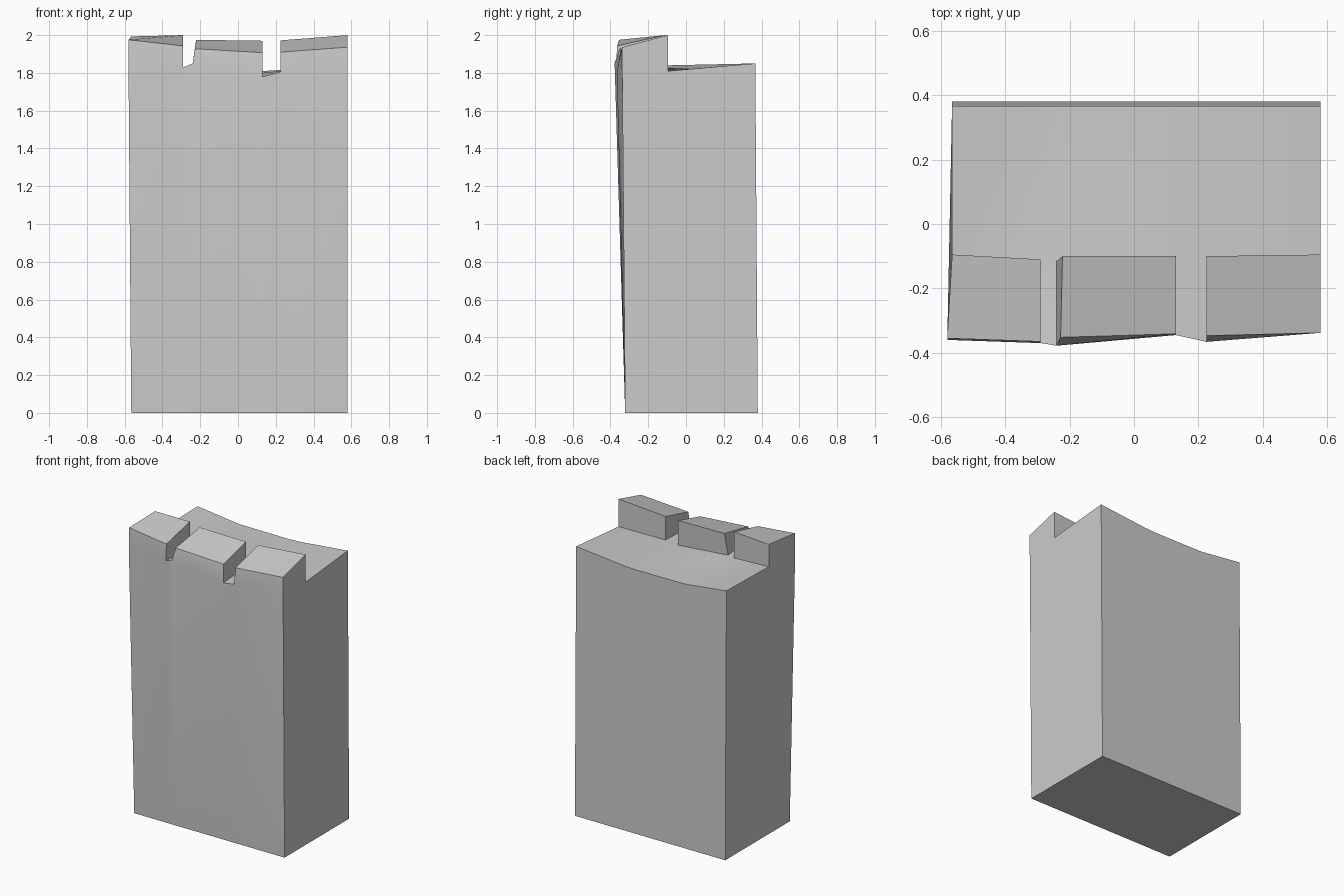
import bpy, bmesh, math

if "Cube" in bpy.data.objects:
    bpy.data.objects.remove(bpy.data.objects["Cube"])

# Cross-section stations along the wall:
# x front, x rest, front lip y, front lip z, step y, step z, back top z
stations = [
    (-0.58, -0.565, -0.36, 1.86, -0.095, 1.84, 1.85),
    (-0.29, -0.29, -0.37, 1.83, -0.11, 1.82, 1.817),
    (-0.24, -0.24, -0.378, 1.85, -0.115, 1.825, 1.812),
    (0.13, 0.13, -0.345, 1.78, -0.10, 1.80, 1.81),
    (0.225, 0.225, -0.366, 1.805, -0.10, 1.81, 1.815),
    (0.58, 0.58, -0.338, 1.83, -0.095, 1.81, 1.85),
]
# Merlon tops per station: front x, front y, front z, back x, back y, back z
tops = [
    (-0.58, -0.355, 1.975, -0.565, -0.095, 1.993),
    (-0.29, -0.365, 1.943, -0.29, -0.11, 2.0),
    (-0.228, -0.352, 1.928, -0.222, -0.10, 1.975),
    (0.13, -0.341, 1.907, 0.13, -0.10, 1.97),
    (0.225, -0.347, 1.91, 0.225, -0.10, 1.972),
    (0.58, -0.338, 1.936, 0.58, -0.095, 2.0),
]

bm = bmesh.new()
rings, caps = [], []
for (xf, x, yf, zf, ys, zs, zb), t in zip(stations, tops):
    xb = max(x, -0.565)
    pts = [(xb, -0.322, 0), (xf, yf, zf), (x, ys, zs), (x, 0.367, zb), (x, 0.38, 0)]
    rings.append([bm.verts.new(p) for p in pts])
    caps.append([bm.verts.new(t[:3]), bm.verts.new(t[3:])])

# Wall body with walkway; every even bay carries a merlon, odd bays are gaps
for i in range(5):
    a, b = rings[i], rings[i + 1]
    for j in range(5):
        if j == 1 and i % 2 == 0:
            continue
        k = (j + 1) % 5
        bm.faces.new((a[j], b[j], b[k], a[k]))
    if i % 2 == 0:
        c, d = caps[i], caps[i + 1]
        bm.faces.new((a[1], b[1], d[1 - 1], c[0]))
        bm.faces.new((c[0], d[0], d[1], c[1]))
        bm.faces.new((c[1], d[1], b[2], a[2]))
        if i > 0:
            bm.faces.new((a[1], c[0], c[1], a[2]))
        if i < 4:
            bm.faces.new((b[1], b[2], d[1], d[0]))

# Wall ends, including the merlon outline
for i in (0, 5):
    r, c = rings[i], caps[i]
    bm.faces.new((r[0], r[1], c[0], c[1], r[2], r[3], r[4]))

bmesh.ops.recalc_face_normals(bm, faces=bm.faces)
mesh = bpy.data.meshes.new("battlement_wall")
bm.to_mesh(mesh)
bm.free()
wall = bpy.data.objects.new("battlement_wall", mesh)
bpy.context.collection.objects.link(wall)
bpy.context.view_layer.objects.active = wall
wall.select_set(True)
bpy.ops.object.shade_smooth_by_angle(angle=math.radians(30))
